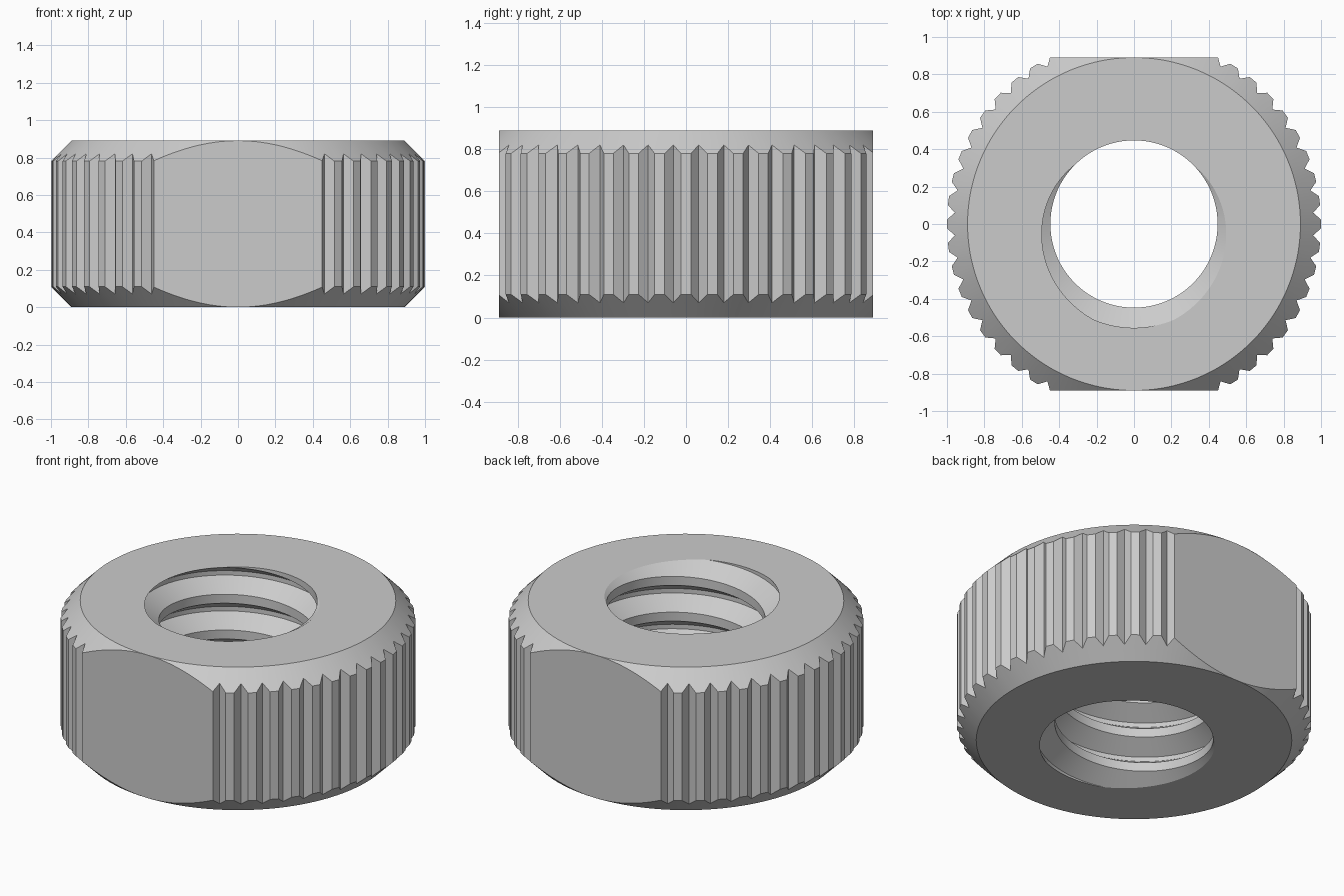
import bpy
import bmesh
from math import cos, sin, radians, hypot, atan2, degrees

cube = bpy.data.objects.get("Cube")
if cube:
    bpy.data.objects.remove(cube, do_unlink=True)

H = 0.89                      # nut height
FACE_R = 0.89                 # radius of the flat end faces, also half width over the flats
TIP_R, VALLEY_R = 1.0, 0.96   # knurl radii
FLAT_HALF = 0.45              # half length of each flat
TEETH = 50
MINOR, MAJOR = 0.447, 0.555   # thread radii
PITCH = H / 4


def outline():
    """Angle and radius of each outer corner, once round the nut."""
    step = 360 / TEETH
    side = []
    for k in range(-8, 9):
        side += [((k - 0.5) * step, VALLEY_R), (k * step - 1.375, TIP_R), (k * step + 1.375, TIP_R)]
    side.append((8.5 * step, VALLEY_R))
    corner = degrees(atan2(FACE_R, FLAT_HALF))
    count = 28
    flat = []
    for i in range(count + 1):
        a = corner + (180 - 2 * corner) * i / count
        flat.append((a, FACE_R / sin(radians(a))))
    half = side + flat
    return half + [(a + 180, r) for a, r in half] + [(side[0][0] + 360, VALLEY_R)]


def thread_points(angle):
    """Radius and height of the thread profile at one angle, clipped to the nut."""
    profile = [(-3 / 8, MINOR), (-1 / 16, MAJOR), (1 / 16, MAJOR), (3 / 8, MINOR)]
    raw = []
    for k in range(-7, 4):
        centre = H + PITCH * ((angle + 90) / 360 + k)
        raw += [(r, centre + u * PITCH) for u, r in profile]

    def radius_at(z):
        for (r0, z0), (r1, z1) in zip(raw, raw[1:]):
            if z0 <= z <= z1:
                return r0 + (r1 - r0) * (z - z0) / (z1 - z0)
        return MINOR

    low, high = (radius_at(0), 0), (radius_at(H), H)
    return [low] + [low if z <= 0 else high if z >= H else (r, z) for r, z in raw] + [high]


# Sweep the cross-section: threaded bore, end faces, chamfers and knurled side
bm = bmesh.new()
columns = []
for angle, radius in outline():
    chamfer = radius - FACE_R
    ring = thread_points(angle) + [(FACE_R, H), (radius, H - chamfer), (radius, chamfer), (FACE_R, 0)]
    c, s = cos(radians(angle)), sin(radians(angle))
    columns.append([bm.verts.new((r * c, r * s, z)) for r, z in ring])

for left, right in zip(columns, columns[1:]):
    for i in range(len(left)):
        j = (i + 1) % len(left)
        bm.faces.new((left[i], right[i], right[j], left[j]))

bmesh.ops.remove_doubles(bm, verts=bm.verts, dist=0.00002)
bmesh.ops.dissolve_degenerate(bm, dist=0.00002, edges=bm.edges)
bmesh.ops.recalc_face_normals(bm, faces=bm.faces)

mesh = bpy.data.meshes.new("knurled_nut")
bm.to_mesh(mesh)
bm.free()
nut = bpy.data.objects.new("knurled_nut", mesh)
bpy.context.collection.objects.link(nut)

# Plain grey metal
grey = bpy.data.materials.new("light_grey")
grey.use_nodes = True
colour = (0.6, 0.6, 0.6, 1)
grey.diffuse_color = colour
grey.node_tree.nodes["Principled BSDF"].inputs["Base Color"].default_value = colour
mesh.materials.append(grey)

bpy.ops.object.select_all(action="DESELECT")
nut.select_set(True)
bpy.context.view_layer.objects.active = nut
bpy.ops.object.shade_smooth_by_angle(angle=radians(25))
